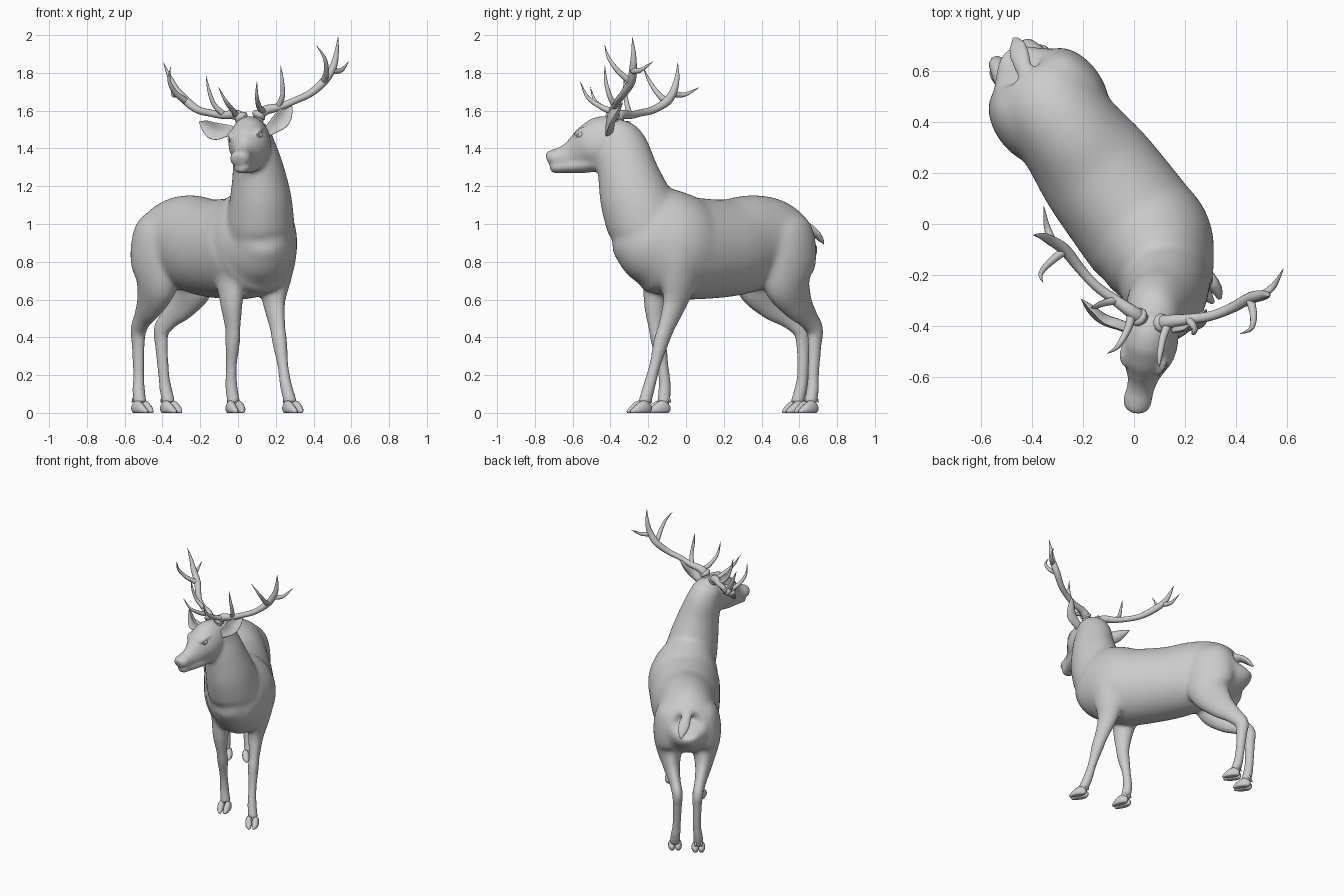
import bpy, bmesh, math
from mathutils import Vector as V, Matrix

F, R = V((.6, -.8, 0)), V((.8, .6, 0))          # torso forward and left
N, D = V((.958, -.25, .14)).normalized(), .375  # mirror plane of the turned head
BACK = V((.253, .967, 0)).normalized()
UP = N.cross(BACK)
O = V((.062, -.45, 1.45))


def spline(rows, sub):
    """Catmull-Rom through rows of numbers."""
    out, n = [], len(rows)
    for i in range(n - 1):
        p = [rows[max(0, min(n - 1, i + k))] for k in (-1, 0, 1, 2)]
        for j in range(sub):
            t = j / sub
            out.append([.5 * (2 * b + (c - a) * t + (2*a - 5*b + 4*c - d) * t*t + (3*b - a - 3*c + d) * t**3)
                        for a, b, c, d in zip(*p)])
    return out + [list(rows[-1])]


def loft(bm, rows, side, sub=6, seg=32, f=None, cup=0, floor=False):
    """Tube through rows (x, y, z, half width, half depth)."""
    rows = spline(rows, sub)
    pts = [V(r[:3]) for r in rows]
    rings = []
    for i, r in enumerate(rows):
        t = (pts[min(i + 1, len(pts) - 1)] - pts[max(i - 1, 0)]).normalized()
        u = (side - t * side.dot(t)).normalized()
        v = t.cross(u)
        a, b = max(r[3], .001), max(r[4], .001)
        ring = []
        for k in range(seg):
            c, s = math.cos(math.tau * k / seg), math.sin(math.tau * k / seg)
            p = pts[i] + u * a * c + v * (b * s + cup * a * c * c)
            if floor:
                p.z = max(p.z, 0)
            ring.append(bm.verts.new(f(p) if f else p))
        rings.append(ring)
    for A, B in zip(rings, rings[1:]):
        for k in range(seg):
            bm.faces.new((A[k], A[(k + 1) % seg], B[(k + 1) % seg], B[k]))
    bm.faces.new(rings[0][::-1])
    bm.faces.new(rings[-1])


def finish(bm, name):
    bmesh.ops.recalc_face_normals(bm, faces=bm.faces)
    me = bpy.data.meshes.new(name)
    bm.to_mesh(me)
    bm.free()
    me.shade_smooth()
    ob = bpy.data.objects.new(name, me)
    bpy.context.collection.objects.link(ob)
    return ob


def head(p):
    return O + N * p.x + BACK * p.y + UP * p.z


def mirror(p):
    return p - 2 * (N.dot(p) - D) * N


def body_pt(s, n, z):
    p = F * s + R * n
    return (p.x, p.y, z)


body = bmesh.new()

# torso: (forward, top, bottom, half width), then the chest turning to the front
torso = [(-.775, .99, .86, .05), (-.755, 1.04, .78, .125), (-.68, 1.095, .71, .185), (-.58, 1.135, .665, .205),
         (-.43, 1.153, .645, .21), (-.25, 1.13, .613, .235), (0, 1.145, .6, .245), (.1, 1.175, .62, .245)]
rows = [(*body_pt(s, .01, (t + b) / 2), w, (t - b) / 2) for s, t, b, w in torso]
rows += [(.105, -.17, .92, .218, .28), (.125, -.24, .93, .187, .225),
         (.135, -.305, .95, .14, .16), (.14, -.35, .97, .085, .1), (.14, -.375, .98, .02, .03)]
loft(body, rows, R, seg=64, sub=8)

# neck
loft(body, [(.125, -.2, .82, .13, .1), (.125, -.205, .9, .165, .165), (.12, -.22, 1.0, .178, .2),
            (.12, -.27, 1.14, .163, .188), (.108, -.31, 1.28, .138, .16), (.085, -.34, 1.4, .117, .14),
            (.07, -.375, 1.49, .095, .105), (.06, -.39, 1.54, .05, .05)], V((.95, .1, 0)), seg=48)

# skull and muzzle: (local y, top, bottom, half width)
skull = [(-.292, -.085, -.125, .022), (-.28, -.066, -.138, .044), (-.25, -.054, -.15, .056),
         (-.21, -.04, -.16, .053), (-.16, -.01, -.168, .058), (-.11, .032, -.17, .08),
         (-.06, .078, -.168, .104), (0, .118, -.16, .108), (.06, .132, -.12, .095),
         (.11, .11, -.06, .07), (.135, .06, 0, .03)]
loft(body, [(0, y, (t + b) / 2, w, (t - b) / 2) for y, t, b, w in skull], V((1, 0, 0)), f=head)
# lower jaw
loft(body, [(0, -.27, -.15, .02, .014), (0, -.25, -.152, .042, .03), (0, -.2, -.15, .046, .032),
            (0, -.1, -.142, .06, .04), (0, 0, -.12, .07, .05)], V((1, 0, 0)), f=head)

# brow ridges
for sx in (1, -1):
    loft(body, [(sx * .07, -.13, .015, .008, .008), (sx * .082, -.09, .036, .014, .014),
                (sx * .085, -.04, .04, .01, .012)], V((1, 0, 0)), seg=10, f=head)

# hind legs: (forward, sideways, height, half width, half depth)
hind = [(-.56, .1, 1.03, .06, .11), (-.57, .116, .96, .1, .16), (-.57, .126, .83, .108, .175),
        (-.57, .124, .7, .092, .15), (-.645, .11, .585, .058, .1), (-.73, .09, .505, .04, .062),
        (-.787, .075, .44, .037, .05), (-.788, .075, .35, .031, .037), (-.775, .08, .2, .028, .031),
        (-.765, .087, .12, .033, .033), (-.745, .092, .05, .034, .034)]
for sx in (1, -1):
    rows = []
    for s, n, z, w, d in hind:
        k = max(0, min(1, (.6 - z) / .35)) if sx < 0 else 0
        rows.append((*body_pt(s - .035 * k, .01 + sx * n + .02 * k, z), w, d))
    loft(body, rows, R)

# front legs
left_front = [(.19, -.02, .97, .06, .09), (.197, -.02, .85, .096, .135), (.192, -.035, .7, .077, .112),
              (.192, -.06, .58, .052, .07), (.21, -.105, .45, .037, .047), (.22, -.13, .38, .037, .043),
              (.238, -.165, .25, .028, .03), (.255, -.195, .14, .031, .033), (.28, -.22, .05, .034, .034)]
right_front = [(-.045, -.13, .96, .06, .09), (-.04, -.13, .87, .09, .13), (-.037, -.14, .72, .075, .1),
               (-.035, -.16, .58, .055, .068), (-.028, -.155, .45, .037, .046), (-.028, -.145, .38, .037, .042),
               (-.035, -.122, .25, .028, .03), (-.035, -.112, .14, .031, .033), (-.022, -.12, .05, .034, .034)]
for rows in (left_front, right_front):
    loft(body, rows, R)

# tail
loft(body, [(-.42, .57, 1.02, .03, .025), (-.44, .635, .99, .045, .025),
            (-.455, .69, .945, .042, .018), (-.47, .735, .89, .006, .006)], R, seg=14)

# fuse everything, then soften the trunk more than the head, legs and tail
ob = finish(body, "body")
m = ob.modifiers.new("fuse", 'REMESH')
m.mode, m.voxel_size, m.use_smooth_shade = 'VOXEL', .009, True
me = bpy.data.meshes.new_from_object(ob.evaluated_get(bpy.context.evaluated_depsgraph_get()))
ob.modifiers.clear()
ob.data = me
me.shade_smooth()
trunk = ob.vertex_groups.new(name="trunk")
for v in me.vertices:
    x, y, z = v.co
    w = min(1, (z - .55) / .12, (1.42 - z) / .15, (.84 + F.dot(v.co)) / .06, (y + .52) / .08)
    if w > 0:
        trunk.add([v.index], w, 'REPLACE')
for name, it, group in (("soften trunk", 45, "trunk"), ("soften", 7, "")):
    m = ob.modifiers.new(name, 'SMOOTH')
    m.factor, m.iterations, m.vertex_group = .5, it, group

# cloven hooves with dewclaws: (x, y, facing direction)
hooves = bmesh.new()
for x, y, fx, fy in ((.285, -.235, .5, -.85), (-.017, -.135, .35, -.93),
                     (*body_pt(-.735, .1, 0)[:2], .6, -.8), (*body_pt(-.775, -.06, 0)[:2], .6, -.8)):
    d = V((fx, fy, 0)).normalized()
    sd = V((-d.y, d.x, 0))
    c = V((x, y, 0))
    for sx in (1, -1):
        def at(fwd, off, z):
            return tuple(c + d * fwd + sd * sx * off + V((0, 0, z)))
        loft(hooves, [(*at(-.045, .02, .02), .01, .014), (*at(-.03, .021, .022), .02, .028),
                      (*at(0, .023, .026), .024, .04), (*at(.04, .022, .016), .022, .026),
                      (*at(.076, .016, .005), .008, .008)], sd, sub=4, seg=16, floor=True)
        loft(hooves, [(*at(-.01, .016, .095), .01, .01), (*at(-.036, .02, .075), .01, .01),
                      (*at(-.05, .021, .055), .003, .003)], sd, sub=4, seg=10)
finish(hooves, "hooves")

# ears, cupped towards the front
ears = bmesh.new()
for base, mid, tip in (((.145, -.41, 1.475), (.225, -.385, 1.55), (.283, -.335, 1.643)),
                       ((-.015, -.41, 1.495), (-.115, -.365, 1.49), (-.205, -.295, 1.54))):
    b, c, t = V(base), V(mid), V(tip)
    rows = [(*b, .02, .02), (*b.lerp(c, .45), .035, .018), (*c, .046, .013),
            (*c.lerp(t, .55), .031, .009), (*t, .002, .002)]
    side = (t - b).cross(V((.1 if b.x > .05 else -.1, -1, 0)))
    front = (t - b).normalized().cross(side)
    loft(ears, rows, side, sub=5, seg=20, cup=.55 if front.y < 0 else -.55)
finish(ears, "ears")

# eyes with lids
eyes, lids = bmesh.new(), bmesh.new()
for sx in (1, -1):
    c = head(V((sx * .08, -.09, .01)))
    bmesh.ops.create_uvsphere(eyes, u_segments=16, v_segments=12, radius=.016, matrix=Matrix.Translation(c))
    ring = [(sx * (.086 - .008 * math.cos(a)**2), -.09 + .022 * math.cos(a), .01 + .013 * math.sin(a), .0045, .0045)
            for a in [math.tau * k / 12 for k in range(13)]]
    loft(lids, ring, V((1, 0, 0)), sub=2, seg=8, f=head)
finish(eyes, "eyes")
finish(lids, "eyelids")

# nostril rims
nose = bmesh.new()
for sx in (1, -1):
    ring = [(sx * (.028 + .012 * math.cos(a)), -.278 + .008 * math.cos(a), -.093 + .01 * math.sin(a), .004, .004)
            for a in [math.tau * k / 12 for k in range(13)]]
    loft(nose, ring, V((0, 1, 0.01)), sub=2, seg=8, f=head)
finish(nose, "nostrils")

# antlers: main beam and tines as paths with a radius, mirrored over the head plane
branches = [
    [(.1, -.39, 1.53, .03), (.115, -.386, 1.578, .03), (.15, -.38, 1.604, .026), (.22, -.372, 1.62, .021),
     (.3, -.36, 1.653, .019), (.38, -.33, 1.69, .02), (.455, -.29, 1.755, .023), (.503, -.28, 1.83, .02),
     (.522, -.278, 1.91, .012), (.53, -.285, 1.99, .001)],
    [(.14, -.38, 1.595, .018), (.115, -.44, 1.615, .015), (.1, -.52, 1.67, .01), (.1, -.56, 1.755, .001)],
    [(.21, -.37, 1.615, .017), (.236, -.405, 1.68, .013), (.234, -.425, 1.76, .009), (.225, -.43, 1.84, .001)],
    [(.455, -.295, 1.755, .018), (.468, -.36, 1.81, .014), (.458, -.41, 1.88, .009), (.415, -.43, 1.945, .001)],
    [(.503, -.28, 1.81, .017), (.548, -.24, 1.815, .012), (.585, -.175, 1.86, .001)],
]
collar = [(.103, -.39, 1.56, .025), (.108, -.389, 1.57, .037), (.114, -.387, 1.58, .037), (.12, -.385, 1.588, .025)]
antlers = bmesh.new()
for f in (None, mirror):
    for br in branches + [collar]:
        loft(antlers, [(*p, p[3]) for p in br], V((.3, .2, -.9)) if br[0][2] > 1.58 and br[0][0] < .2
             else V((.3, .9, -.1)), sub=5, seg=12, f=f)
finish(antlers, "antlers")
